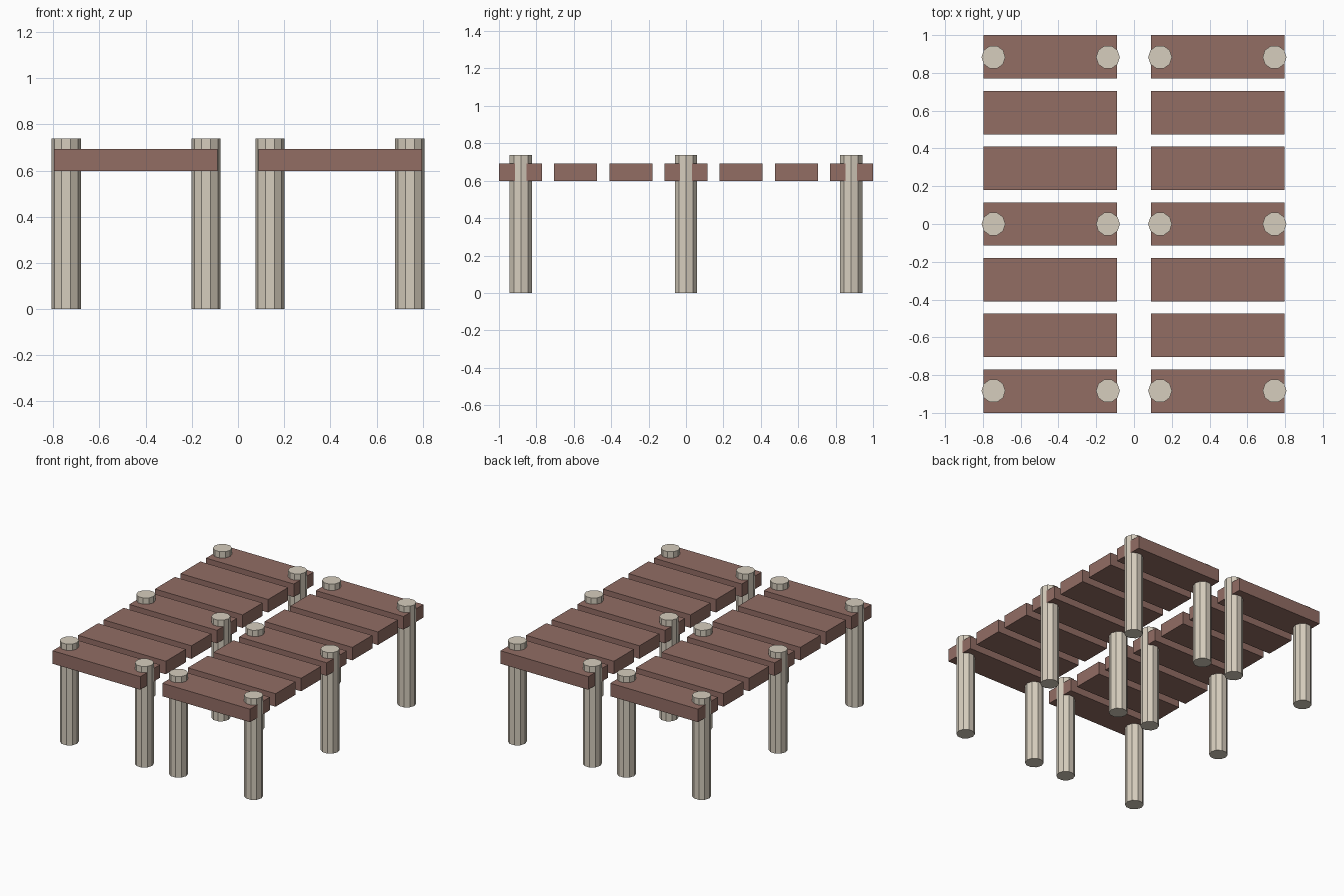
import bpy, bmesh
from math import pi
from mathutils import Matrix

if "Cube" in bpy.data.objects:
    bpy.data.objects.remove(bpy.data.objects["Cube"])


def material(name, rgb):
    m = bpy.data.materials.new(name)
    lin = [((c / 255 + 0.055) / 1.055) ** 2.4 for c in rgb]
    m.diffuse_color = (*lin, 1)
    m.use_nodes = True
    m.node_tree.nodes["Principled BSDF"].inputs["Base Color"].default_value = m.diffuse_color
    return m


def finish(bm, name, loc, mat):
    me = bpy.data.meshes.new(name)
    bm.to_mesh(me)
    bm.free()
    me.materials.append(mat)
    ob = bpy.data.objects.new(name, me)
    ob.location = loc
    bpy.context.collection.objects.link(ob)


def plank(name, loc, size, mat):
    bm = bmesh.new()
    bmesh.ops.create_cube(bm, size=1, matrix=Matrix.Diagonal((*size, 1)))
    finish(bm, name, loc, mat)


def post(name, loc, radius, height, mat):
    # ten-sided, with corners on the x axis
    bm = bmesh.new()
    bmesh.ops.create_cone(bm, cap_ends=True, segments=10, radius1=radius,
                          radius2=radius, depth=height,
                          matrix=Matrix.Rotation(pi / 2, 4, 'Z'))
    finish(bm, name, loc, mat)


wood = material("brown plank wood", (146, 109, 100))
pale = material("pale post wood", (214, 205, 189))

POST_H = 0.738
for side, s in (("left", -1), ("right", 1)):
    # seven separate deck planks per side
    for i in range(7):
        plank(f"{side}_plank_{i + 1}", (s * 0.443, (i - 3) * 0.295, 0.645),
              (0.708, 0.23, 0.095), wood)
    # three pairs of posts through the first, middle and last plank
    for row, y in (("front", -0.883), ("middle", 0), ("back", 0.883)):
        for place, x in (("inner", 0.138), ("outer", 0.744)):
            post(f"{side}_{row}_{place}_post", (s * x, y, POST_H / 2),
                 0.063, POST_H, pale)
